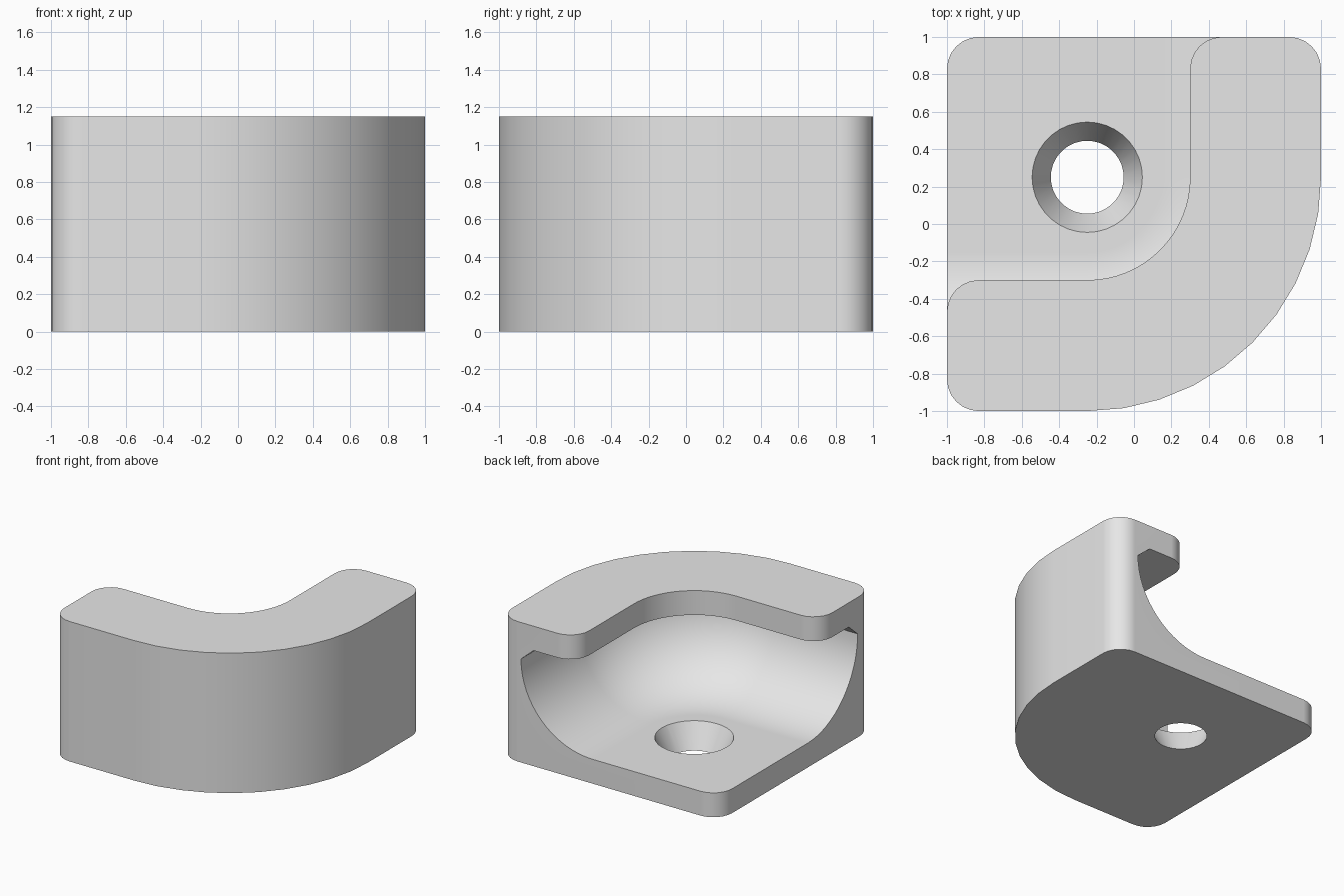
import bpy, bmesh
from math import sin, cos, radians, sqrt

cube = bpy.data.objects.get("Cube")
if cube:
    bpy.data.objects.remove(cube, do_unlink=True)

CX, CY = -0.25, 0.25          # shared centre of bend and hole
HEIGHT, BASE, LIP_Z = 1.15, 0.2, 0.95
ROUND = 0.17                  # vertical corner radius
K = 1 - ROUND
FAR = 1.2                     # cutters run past the body

grey = bpy.data.materials.new("plain grey")
grey.use_nodes = True
grey.diffuse_color = (0.8, 0.8, 0.8, 1)
grey.node_tree.nodes["Principled BSDF"].inputs["Base Color"].default_value = grey.diffuse_color


def arc(cx, cy, r, start, end, steps):
    angles = [radians(start + (end - start) * i / steps) for i in range(steps + 1)]
    return [(cx + r * cos(a), cy + r * sin(a)) for a in angles]


def loft(name, layers):
    """Solid through stacked horizontal outlines given as (z, points)."""
    bm = bmesh.new()
    rings = [[bm.verts.new((x, y, z)) for x, y in pts] for z, pts in layers]
    n = len(rings[0])
    for low, high in zip(rings, rings[1:]):
        for i in range(n):
            j = (i + 1) % n
            bm.faces.new((low[i], low[j], high[j], high[i]))
    bm.faces.new(rings[0][::-1])
    bm.faces.new(rings[-1])
    bmesh.ops.recalc_face_normals(bm, faces=bm.faces)
    mesh = bpy.data.meshes.new(name)
    bm.to_mesh(mesh)
    bm.free()
    mesh.materials.append(grey)
    obj = bpy.data.objects.new(name, mesh)
    bpy.context.collection.objects.link(obj)
    return obj


# Corner block with one large outer bend
outline = (arc(K, K, ROUND, 0, 90, 6) + arc(-K, K, ROUND, 90, 180, 6)
           + arc(-K, -K, ROUND, 180, 270, 6) + arc(CX, CY, 1.25, 270, 360, 10))
body = loft("corner_bracket", [(0, outline), (HEIGHT, outline)])


# Hollow: coved floor, wall, and chamfer under the lip
def hollow_plan(r):
    return arc(CX, CY, r, 270, 360, 20) + [(CX + r, FAR), (-FAR, FAR), (-FAR, CY - r)]


COVE = 0.65
cove = [(BASE + COVE * (1 - cos(radians(a))), 0.4 + COVE * sin(radians(a)))
        for a in [90 * i / 16 for i in range(17)]]
hollow = loft("hollow_cutter",
              [(z, hollow_plan(r)) for z, r in cove + [(LIP_Z, 0.935)]])

# Opening above the floor, leaving a lip with rounded ends
lip_r = 0.55
opening_plan = (arc(CX, CY, lip_r, 270, 360, 16)
                + arc(CX + lip_r + ROUND, K, ROUND, 180, 90, 6)
                + [(CX + lip_r + ROUND, FAR), (-FAR, FAR), (-FAR, CY - lip_r - ROUND)]
                + arc(-K, CY - lip_r - ROUND, ROUND, 180, 90, 6))
opening = loft("opening_cutter", [(0.5, opening_plan), (1.4, opening_plan)])

# Tapered screw hole through the floor
hole = loft("hole_cutter", [(z, arc(CX, CY, 0.195 + 0.5 * z, 0, 350, 35))
                            for z in (-0.1, 0.3)])

# Cut the block, then smooth the curved faces
bpy.ops.object.select_all(action="DESELECT")
body.select_set(True)
bpy.context.view_layer.objects.active = body
for cutter in (hollow, opening, hole):
    cutter.hide_render = True
    mod = body.modifiers.new(cutter.name, "BOOLEAN")
    mod.operation = "DIFFERENCE"
    mod.solver = "EXACT"
    mod.object = cutter
    bpy.ops.object.modifier_apply(modifier=mod.name)
    bpy.data.objects.remove(cutter, do_unlink=True)

bpy.ops.object.shade_smooth_by_angle(angle=radians(30))
weighted = body.modifiers.new("even_shading", "WEIGHTED_NORMAL")
weighted.keep_sharp = True
